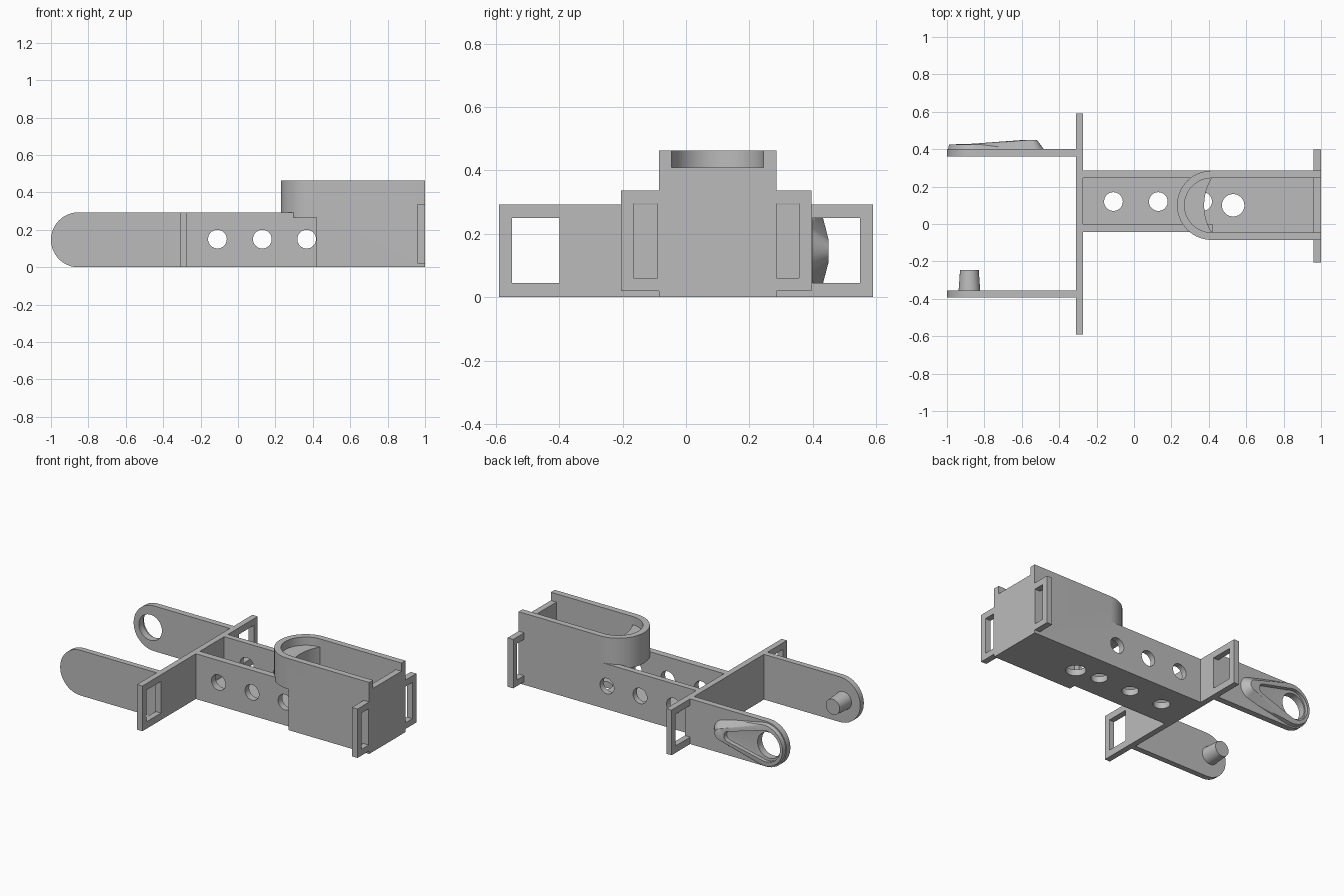
import bpy, bmesh, math

cube = bpy.data.objects.get("Cube")
if cube:
    bpy.data.objects.remove(cube, do_unlink=True)

grey = bpy.data.materials.new("plain grey")
grey.use_nodes = True
colour = (0.5, 0.5, 0.5, 1)
grey.diffuse_color = colour
grey.node_tree.nodes["Principled BSDF"].inputs["Base Color"].default_value = colour


def hull(name, points):
    """Convex solid around the points."""
    bm = bmesh.new()
    for p in points:
        bm.verts.new(p)
    bmesh.ops.convex_hull(bm, input=bm.verts[:])
    bmesh.ops.delete(bm, geom=[v for v in bm.verts if not v.link_faces], context='VERTS')
    bmesh.ops.dissolve_limit(bm, angle_limit=0.01, verts=bm.verts[:], edges=bm.edges[:])
    bmesh.ops.recalc_face_normals(bm, faces=bm.faces[:])
    mesh = bpy.data.meshes.new(name)
    bm.to_mesh(mesh)
    bm.free()
    mesh.materials.append(grey)
    ob = bpy.data.objects.new(name, mesh)
    bpy.context.collection.objects.link(ob)
    return ob


def box(name, x0, x1, y0, y1, z0, z1):
    return hull(name, [(x, y, z) for x in (x0, x1) for y in (y0, y1) for z in (z0, z1)])


def ring_y(x, z, r, y, n=48):
    """Circle facing along y."""
    return [(x + r * math.cos(2 * math.pi * i / n), y, z + r * math.sin(2 * math.pi * i / n))
            for i in range(n)]


def ring_z(x, y, r, z, n=48):
    """Circle facing along z."""
    return [(x + r * math.cos(2 * math.pi * i / n), y + r * math.sin(2 * math.pi * i / n), z)
            for i in range(n)]


def combine(ob, others, operation='DIFFERENCE'):
    """Boolean the others into ob, then discard them."""
    for other in others:
        mod = ob.modifiers.new("cut", 'BOOLEAN')
        mod.operation = operation
        mod.solver = 'EXACT'
        mod.object = other
        bpy.context.view_layer.objects.active = ob
        bpy.ops.object.modifier_apply(modifier=mod.name)
        bpy.data.objects.remove(other, do_unlink=True)
    return ob


H = 0.293            # height of beam, arms and cross plate
MID = H / 2
PIN_X = -0.88        # pivot of the two arms
parts = []

# Cross plate with a window at each end
plate = box("cross_plate", -0.31, -0.272, -0.59, 0.59, 0, H)
parts.append(combine(plate, [box("window", -0.4, -0.2, min(s * 0.4, s * 0.55), max(s * 0.4, s * 0.55),
                                 0.045, 0.25) for s in (-1, 1)]))


# Arms with rounded tips
def arm(name, y0, y1):
    tip = ring_y(-1 + MID, MID, MID, y0) + ring_y(-1 + MID, MID, MID, y1)
    return hull(name, tip + [(-0.30, y, z) for y in (y0, y1) for z in (0, H)])


parts.append(arm("front_arm", -0.392, -0.355))
parts.append(hull("peg", ring_y(PIN_X, MID, 0.058, -0.36) + ring_y(PIN_X, MID, 0.05, -0.245)))

# Back arm: raised teardrop guide with a sloping channel leading to the pin hole
back_arm = arm("back_arm", 0.36, 0.40)
guide = hull("guide", ring_y(-0.857, MID, 0.139, 0.39) + ring_y(-0.857, MID, 0.132, 0.425)
             + ring_y(-0.555, MID, 0.080, 0.39) + ring_y(-0.555, MID, 0.036, 0.45))
combine(back_arm, [guide], 'UNION')
channel = hull("channel", ring_y(-0.872, MID, 0.100, 0.406) + ring_y(-0.872, MID, 0.100, 0.5)
               + ring_y(-0.62, MID, 0.034, 0.42) + ring_y(-0.62, MID, 0.034, 0.5))
pin_hole = hull("pin_hole", ring_y(PIN_X, MID, 0.083, 0.3) + ring_y(PIN_X, MID, 0.083, 0.5))
parts.append(combine(back_arm, [channel, pin_hole]))

# Open-topped beam with holes through the walls and floor
beam = box("beam", -0.29, 0.42, -0.043, 0.285, 0, H)
cutters = [box("trough", -0.272, 0.6, 0.0, 0.247, 0.04, 0.5)]
for x in (-0.11, 0.13, 0.367):
    cutters.append(hull("side_hole", ring_y(x, 0.15, 0.05, -0.2) + ring_y(x, 0.15, 0.05, 0.4)))
    cutters.append(hull("floor_hole", ring_z(x, 0.12, 0.05, -0.1) + ring_z(x, 0.12, 0.05, 0.1)))
parts.append(combine(beam, cutters))

# Holder box whose upper part overhangs the beam with a round nose
CY = 0.10


def nose(name, r, x_end, z0, z1):
    return hull(name, [p for z in (z0, z1) for p in
                       ring_z(0.415, CY, r, z, 64) + [(x_end, CY - r, z), (x_end, CY + r, z)]])


holder = nose("holder", 0.185, 1.0, 0, 0.463)
arc = [(0.655 - 0.28 * math.cos(a), CY + 0.28 * math.sin(a))
       for a in (math.radians(-31.2 + 62.4 * i / 16) for i in range(17))]
cutters = [
    box("under_nose", 0.1, 0.42, -0.3, 0.5, -0.1, 0.265),
    nose("rim_recess", 0.145, 1.2, 0.41, 0.6),
    hull("pocket", [(x, y, z) for z in (0.2, 0.5)
                    for x, y in arc + [(0.96, CY - 0.145), (0.96, CY + 0.145)]]),
    box("lower_pocket", 0.40, 0.96, CY - 0.145, CY + 0.145, 0.04, 0.3),
    hull("drain", ring_z(0.53, CY, 0.06, -0.1) + ring_z(0.53, CY, 0.06, 0.1)),
]
# the lower pocket must not eat into the nose block ahead of the arc
parts.append(combine(holder, cutters))

# Slotted ears at the far end of the holder
for name, y0, y1, s0, s1 in (("front_ear", -0.205, -0.08, -0.165, -0.09),
                             ("back_ear", 0.28, 0.397, 0.286, 0.357)):
    ear = box(name, 0.96, 1.0, y0, y1, 0.02, 0.337)
    parts.append(combine(ear, [box("slot", 0.9, 1.1, s0, s1, 0.06, 0.295)]))

# Smooth the round walls, keep edges crisp
bpy.ops.object.select_all(action='DESELECT')
for ob in parts:
    ob.select_set(True)
bpy.context.view_layer.objects.active = parts[0]
bpy.ops.object.shade_smooth_by_angle(angle=math.radians(25))
